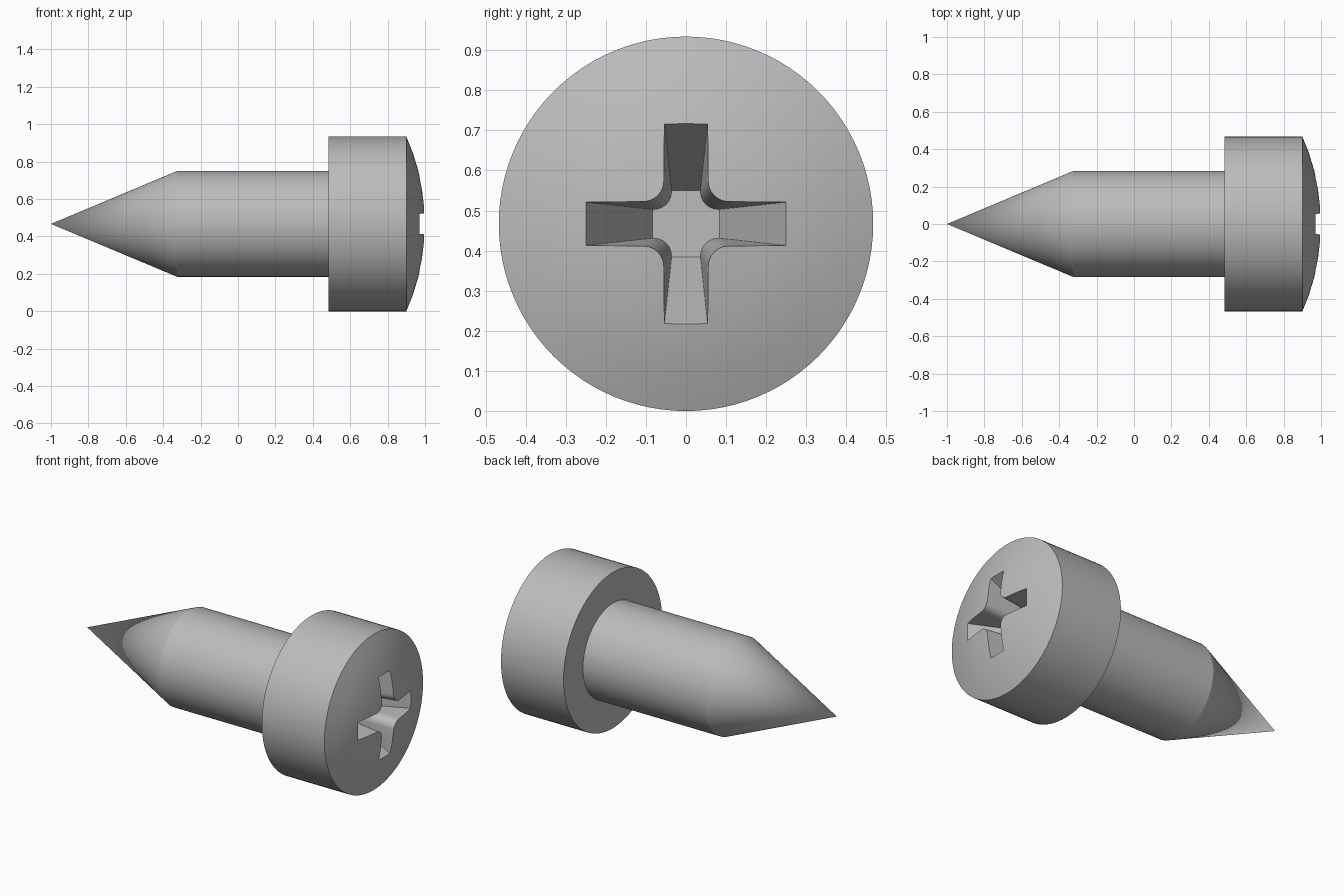
import bpy, bmesh, math
from mathutils import Vector

if "Cube" in bpy.data.objects:
    bpy.data.objects.remove(bpy.data.objects["Cube"])

R = 0.467          # head radius and axis height
SEG = 96

steel = bpy.data.materials.new("grey_steel")
steel.diffuse_color = (0.5, 0.5, 0.5, 1)
steel.use_nodes = True
steel.node_tree.nodes["Principled BSDF"].inputs["Base Color"].default_value = steel.diffuse_color


def make_object(name, bm):
    bmesh.ops.recalc_face_normals(bm, faces=bm.faces)
    mesh = bpy.data.meshes.new(name)
    bm.to_mesh(mesh)
    bm.free()
    mesh.materials.append(steel)
    obj = bpy.data.objects.new(name, mesh)
    obj.location.z = R
    bpy.context.collection.objects.link(obj)
    return obj


# Turned body: pointed tip, shank, flat shoulder, head side and shallow dome
sag = 0.1
dome_r = (R * R + sag * sag) / (2 * sag)
dome_a = math.asin(R / dome_r)
profile = [(-1, 0), (-0.325, 0.283), (0.485, 0.283), (0.485, R)]
for i in range(6):
    a = dome_a * (1 - i / 5)
    profile.append((1 - dome_r * (1 - math.cos(a)), max(0, dome_r * math.sin(a))))

bm = bmesh.new()
verts = [bm.verts.new((x, 0, r)) for x, r in profile]
edges = [bm.edges.new(pair) for pair in zip(verts, verts[1:])]
bmesh.ops.spin(bm, geom=verts + edges, cent=(0, 0, 0), axis=(1, 0, 0),
               angle=math.tau, steps=SEG, use_merge=True)
bmesh.ops.remove_doubles(bm, verts=bm.verts, dist=1e-5)
body = make_object("screw_body", bm)


# Cross outline with rounded inner corners, one quarter turned four times
def cross(half, length, fillet):
    quarter = [(-half, length), (half, length)]
    c = half + fillet
    for i in range(7):
        a = math.pi + i * math.pi / 12
        quarter.append((c + fillet * math.cos(a), c + fillet * math.sin(a)))
    pts = []
    for k in range(4):
        ca, sa = math.cos(-k * math.pi / 2), math.sin(-k * math.pi / 2)
        pts += [Vector((y * ca - z * sa, y * sa + z * ca)) for y, z in quarter]
    return pts


# Tapered driver recess, from the dome mouth down to the flat floor
depth, mouth_x = 0.29, 0.972
floor = cross(0.036, 0.083, 0.044)
mouth = cross(0.054, 0.25, 0.05)
bm = bmesh.new()
rings = []
for t in (0, 1.2):
    rings.append([bm.verts.new((mouth_x - depth * (1 - t), *(f + (m - f) * t)))
                  for f, m in zip(floor, mouth)])
low, high = rings
bm.faces.new(low)
bm.faces.new(high)
n = len(low)
for i in range(n):
    j = (i + 1) % n
    bm.faces.new((low[i], low[j], high[j], high[i]))
cutter = make_object("recess_cutter", bm)
cutter.hide_render = True

# Cut the recess, then smooth the round surfaces
mod = body.modifiers.new("recess", 'BOOLEAN')
mod.operation = 'DIFFERENCE'
mod.solver = 'EXACT'
mod.object = cutter
bpy.context.view_layer.objects.active = body
body.select_set(True)
bpy.ops.object.modifier_apply(modifier=mod.name)
bpy.data.objects.remove(cutter)
bpy.ops.object.shade_smooth_by_angle(angle=math.radians(20))
